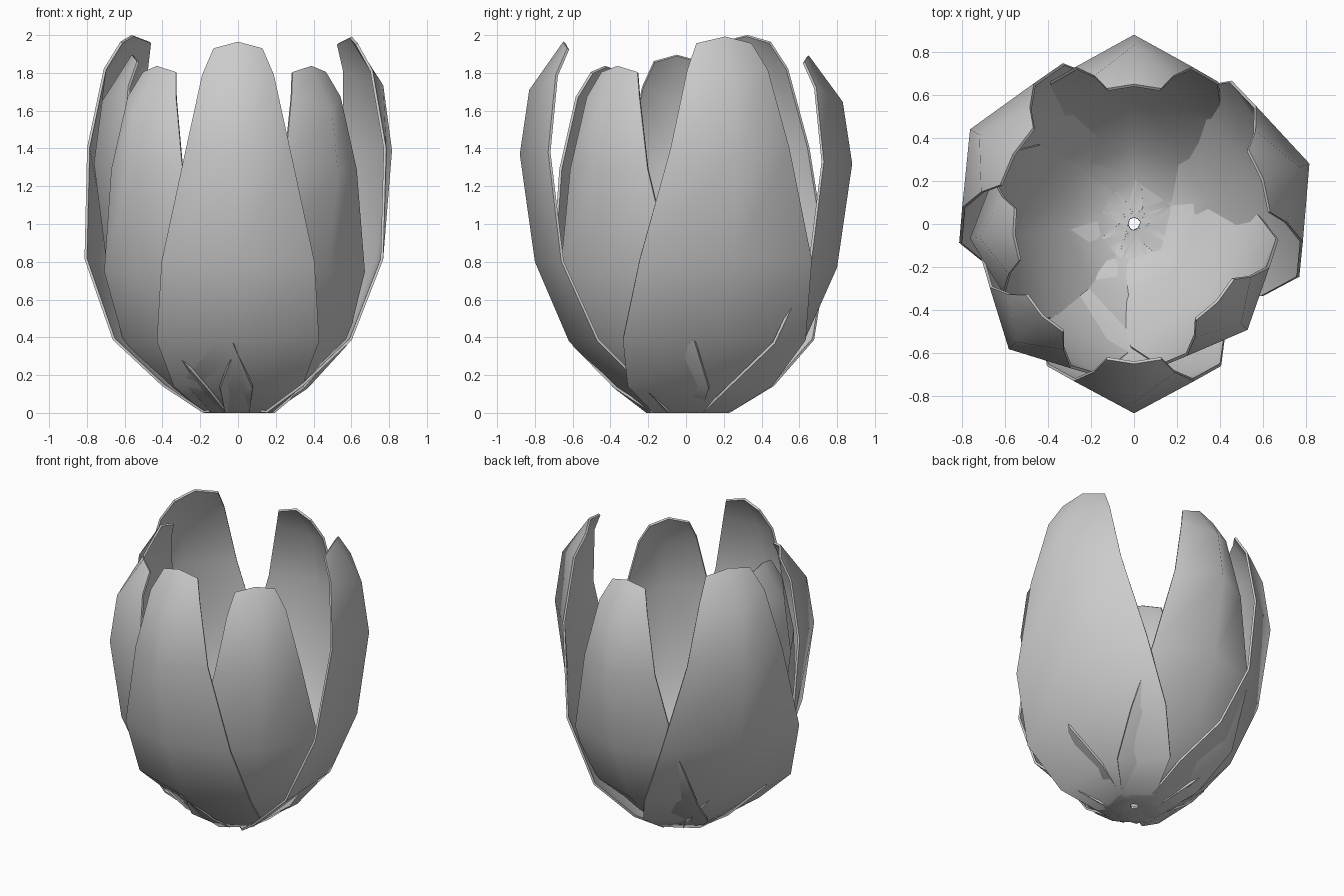
import bpy
import math

if "Cube" in bpy.data.objects:
    bpy.data.objects.remove(bpy.data.objects["Cube"])

# Petal outline, per row: centre (out, z), edge (side, out, z)
ROWS = [
    ((0.03, 0.015), (0.07, 0.00, 0.015)),
    ((0.21, 0.00), (0.18, 0.09, 0.00)),
    ((0.38, 0.13), (0.34, 0.23, 0.14)),
    ((0.62, 0.38), (0.43, 0.47, 0.38)),
    ((0.80, 0.80), (0.405, 0.66, 0.80)),
    ((0.88, 1.37), (0.28, 0.73, 1.38)),
    ((0.83, 1.71), (0.19, 0.69, 1.79)),
    ((0.65, 1.965), (0.13, 0.63, 1.93)),
]


def petal(name, angle, out, width, height):
    """Three-column curved petal, turned to face the given angle."""
    a = math.radians(angle)
    ox, oy = math.cos(a), math.sin(a)
    verts, faces = [], []
    for (co, cz), (ew, eo, ez) in ROWS:
        for s, o, z in ((-ew, eo, ez), (0, co, cz), (ew, eo, ez)):
            s, o = s * width, o * out
            verts.append((ox * o - oy * s, oy * o + ox * s, z * height))
    for r in range(len(ROWS) - 1):
        for c in range(2):
            i = r * 3 + c
            faces.append((i, i + 1, i + 4, i + 3))
    mesh = bpy.data.meshes.new(name)
    mesh.from_pydata(verts, [], faces)
    ob = bpy.data.objects.new(name, mesh)
    bpy.context.collection.objects.link(ob)
    # thin wall, thickened toward the inside
    mod = ob.modifiers.new("thickness", 'SOLIDIFY')
    mod.thickness = 0.014
    mod.offset = -1
    bpy.ops.object.select_all(action='DESELECT')
    ob.select_set(True)
    bpy.context.view_layer.objects.active = ob
    bpy.ops.object.modifier_apply(modifier=mod.name)
    # keep the floor of the flower on the ground
    for v in ob.data.vertices:
        v.co.z = max(v.co.z, 0)
    bpy.ops.object.shade_smooth_by_angle(angle=math.radians(50))


# Outer petals
petal("petal_front", 270, 1.0, 1.0, 1.0)
petal("petal_right", 19, 0.98, 1.19, 1.014)
petal("petal_back_left", 150, 1.0, 1.19, 1.018)
petal("petal_back", 90, 1.0, 0.97, 0.963)

# Smaller inner petals
petal("petal_front_right", 317, 0.82, 1.0, 0.935)
petal("petal_front_left", 225, 0.935, 0.95, 0.935)
petal("petal_left", 185, 0.87, 0.95, 0.965)
